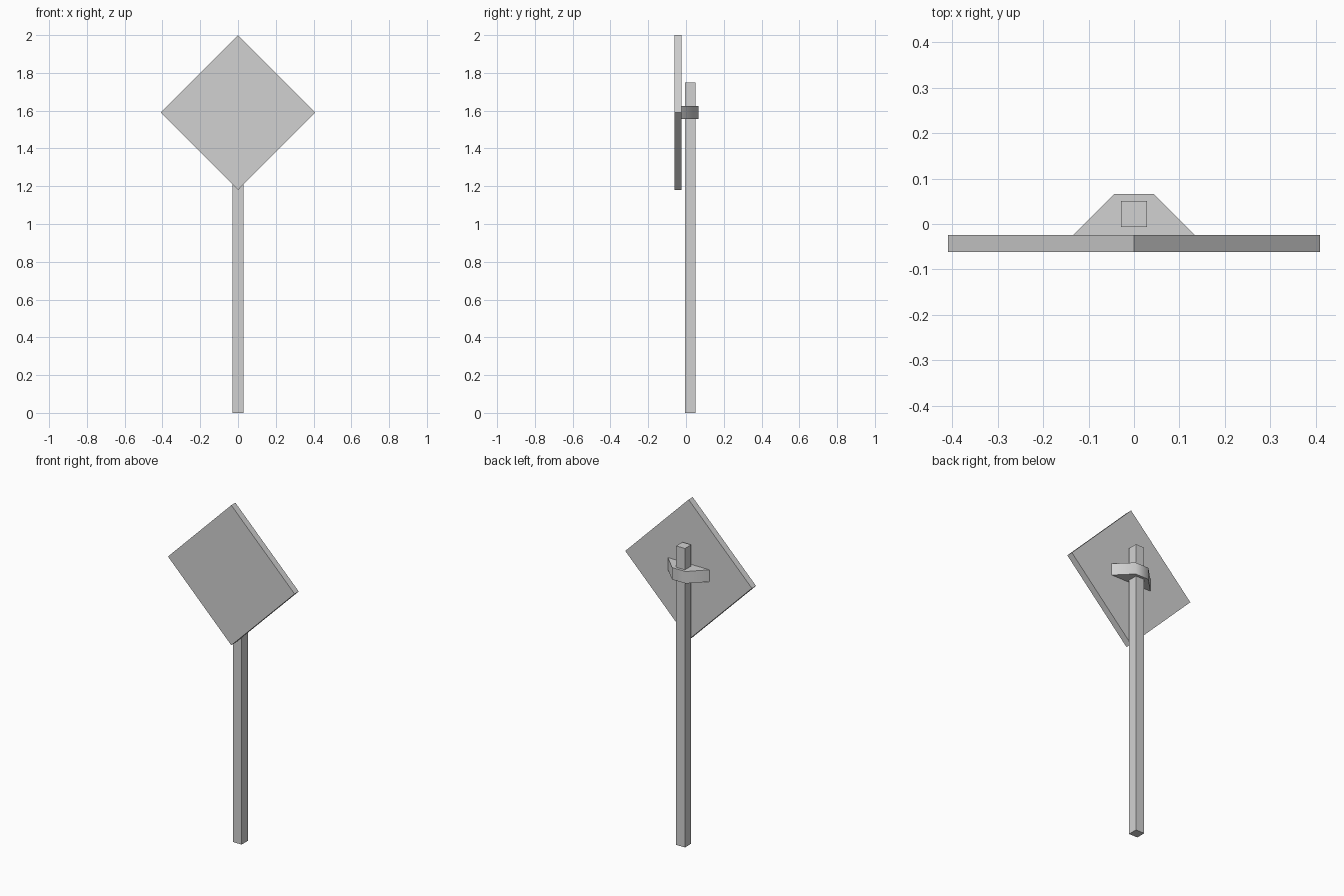
import bpy
import math
from mathutils import Matrix, Vector

cube = bpy.data.objects.get("Cube")
if cube:
    bpy.data.objects.remove(cube, do_unlink=True)

grey = bpy.data.materials.new("light_grey")
grey.use_nodes = True
grey.diffuse_color = (0.64, 0.64, 0.64, 1)
grey.node_tree.nodes["Principled BSDF"].inputs["Base Color"].default_value = grey.diffuse_color


def prism(name, profile, depth, matrix):
    """Extrude a counter-clockwise XY profile along local z."""
    n = len(profile)
    verts = [matrix @ Vector((x, y, z)) for z in (0, depth) for x, y in profile]
    faces = [tuple(reversed(range(n))), tuple(range(n, 2 * n))]
    faces += [(i, (i + 1) % n, (i + 1) % n + n, i + n) for i in range(n)]
    mesh = bpy.data.meshes.new(name)
    mesh.from_pydata(verts, [], faces)
    mesh.materials.append(grey)
    obj = bpy.data.objects.new(name, mesh)
    bpy.context.collection.objects.link(obj)
    return obj


def square(half):
    return [(-half, -half), (half, -half), (half, half), (-half, half)]


# Square post
prism("post", square(0.0285), 1.75, Matrix.Translation((0, 0.022, 0)))

# Diamond panel, a square plate stood on its corner
upright = Matrix.Rotation(math.pi / 2, 4, "X") @ Matrix.Rotation(math.pi / 4, 4, "Z")
prism("sign_panel", square(0.41 / math.sqrt(2)), 0.038,
      Matrix.Translation((0, -0.024, 1.59)) @ upright)

# Trapezoid bracket wrapping the post behind the panel
bracket = prism("mounting_bracket",
                [(-0.134, -0.024), (0.134, -0.024), (0.044, 0.066), (-0.044, 0.066)],
                0.07, Matrix.Translation((0, 0, 1.555)))
bpy.ops.object.select_all(action="DESELECT")
bracket.select_set(True)
bpy.context.view_layer.objects.active = bracket
bpy.ops.object.shade_smooth_by_angle(angle=math.radians(60))
